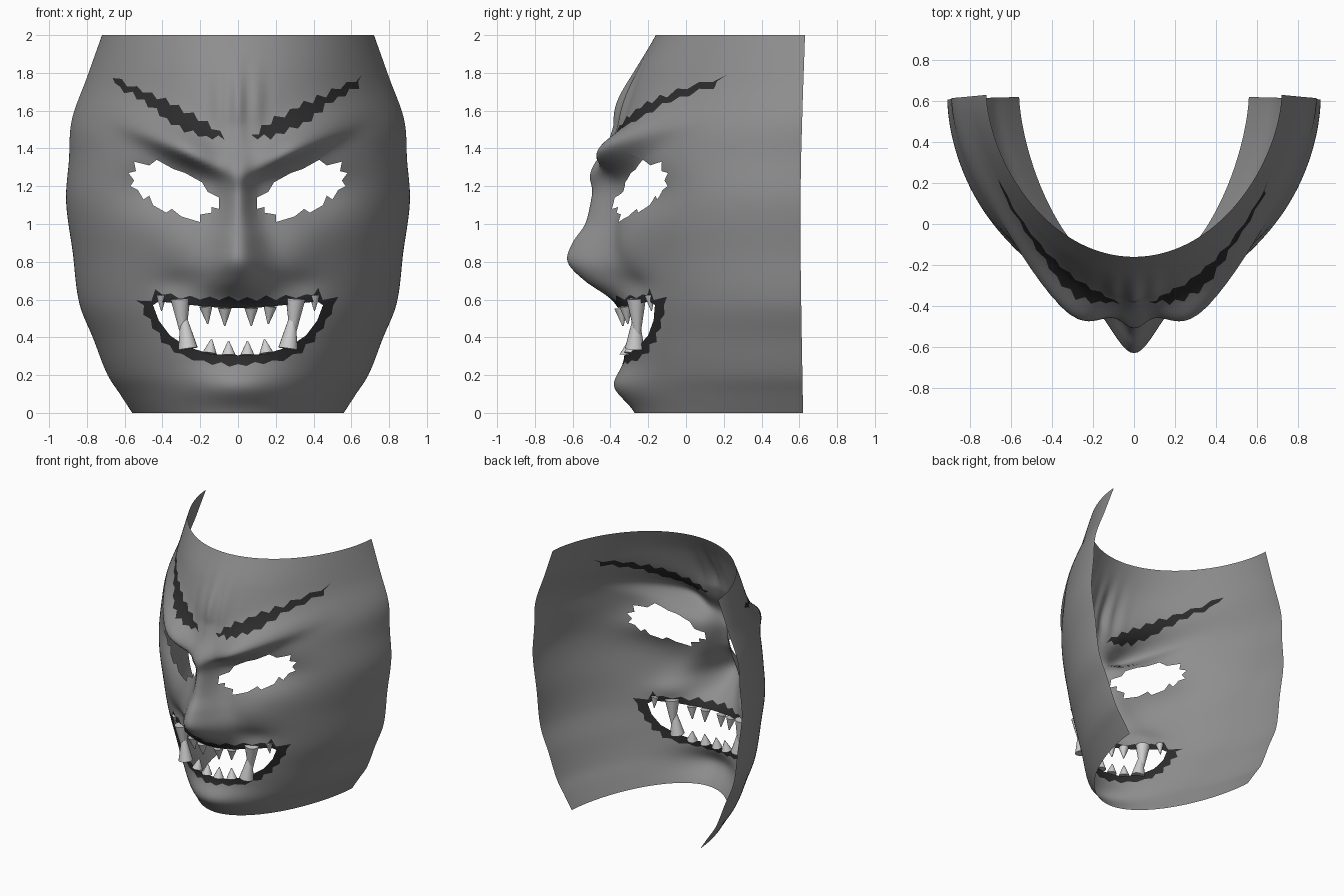
import bpy, bmesh, math, random
from mathutils import Vector

random.seed(4)
if "Cube" in bpy.data.objects:
    bpy.data.objects.remove(bpy.data.objects["Cube"])


def material(name, value):
    m = bpy.data.materials.new(name)
    m.use_nodes = True
    color = (value, value, value, 1)
    m.diffuse_color = color
    m.node_tree.nodes["Principled BSDF"].inputs["Base Color"].default_value = color
    return m


GREY = material("mask grey", 0.27)
DARK = material("dark paint", 0.025)
IVORY = material("tooth ivory", 0.62)


def curve(keys, z):
    """Smooth interpolation through (z, value) keys."""
    if z <= keys[0][0]:
        return keys[0][1]
    if z >= keys[-1][0]:
        return keys[-1][1]
    i = max(k for k in range(len(keys) - 1) if keys[k][0] <= z)

    def slope(k):
        a, b = keys[max(k - 1, 0)], keys[min(k + 1, len(keys) - 1)]
        return (b[1] - a[1]) / (b[0] - a[0])
    (z0, v0), (z1, v1) = keys[i], keys[i + 1]
    h = z1 - z0
    t = (z - z0) / h
    return (v0 * (1 + 2 * t) * (1 - t) ** 2 + v1 * t * t * (3 - 2 * t)
            + h * slope(i) * t * (1 - t) ** 2 + h * slope(i + 1) * t * t * (t - 1))


def bump(d, width):
    return math.exp(-(d / width) ** 2)


WIDTH = [(0, .56), (.1, .625), (.2, .69), (.39, .765), (.58, .84), (.85, .875), (1.12, .91),
         (1.34, .895), (1.55, .88), (1.775, .8), (2, .72)]
FRONT = [(0, -.26), (.3, -.32), (.6, -.335), (1, -.385), (1.3, -.39), (1.55, -.345), (1.8, -.265), (2, -.16)]
BACK = [(0, .62), (.58, .61), (1.12, .605), (1.55, .615), (2, .63)]
TAPER = [(0, 1.3), (.6, 1.15), (1.1, 1.13), (1.45, 1.25), (1.7, 1.42), (2, 1.2)]
NOSE = [(.5, 0), (.6, .06), (.7, .19), (.8, .265), (.9, .225), (1, .15), (1.15, .115), (1.28, .095), (1.4, .04), (1.52, 0)]
NOSE_WIDTH = [(.6, .22), (.75, .17), (.9, .12), (1.1, .075), (1.3, .08)]


def depth(x, z):
    """Y of the mask surface: tapered half ellipse plus sculpted features."""
    w, back = curve(WIDTH, z), curve(BACK, z)
    c = math.sqrt(max(0, 1 - (x / w) ** 2)) ** curve(TAPER, z)
    y = back - (back - curve(FRONT, z)) * c
    a = abs(x)
    y -= curve(NOSE, z) * bump(x, curve(NOSE_WIDTH, z))
    y -= .09 * bump(x, .26) * bump(z - .14, .1)                 # chin
    y -= .035 * bump(a - .3, .17) * bump(z - .86, .14)          # cheek
    y += .03 * bump(a - .3, .13) * bump(z - .68, .07)           # fold above lip
    y += .085 * bump(a - .37, .26) * bump(z - 1.18, .13)        # eye socket
    d = z - 1.26 - .44 * a                                      # brow ridge
    y -= .145 * bump(a - .27, .2) * bump(d, .12 if d > 0 else .06)
    y -= .03 * bump(a - .5, .15) * bump(d, .09 if d > 0 else .06)
    y -= .035 * bump(x, .11) * bump(z - 1.62, .16)              # furrowed centre
    y -= .013 * math.cos(x * 58) * bump(x, .13) * bump(z - 1.64, .16)
    return y


def mirror(points):
    return [(-x, z) for x, z in points]


def jagged(points, step, size):
    """Closed outline with random teeth along every side."""
    out = []
    for (ax, az), (bx, bz) in zip(points, points[1:] + points[:1]):
        length = math.hypot(bx - ax, bz - az)
        n = max(1, round(length / step))
        for i in range(n):
            t = i / n
            off = size * random.uniform(.4, 1) * (1 if len(out) % 2 else -1)
            out.append((ax + (bx - ax) * t + off * (bz - az) / length,
                        az + (bz - az) * t - off * (bx - ax) / length))
    return out


def inside(x, z, poly):
    hit = False
    for (ax, az), (bx, bz) in zip(poly, poly[1:] + poly[:1]):
        if (az > z) != (bz > z) and x < ax + (bx - ax) * (z - az) / (bz - az):
            hit = not hit
    return hit


# Outlines of the eye holes, brows and mouth
eye = [(.1, 1.14), (.16, 1.17), (.19, 1.22), (.28, 1.27), (.34, 1.29), (.43, 1.34), (.47, 1.31),
       (.55, 1.33), (.54, 1.28), (.58, 1.27), (.55, 1.23), (.57, 1.2), (.53, 1.18), (.5, 1.13),
       (.47, 1.15), (.45, 1.1), (.38, 1.06), (.35, 1.08), (.3, 1.04), (.2, 1.01), (.2, 1.05),
       (.14, 1.06), (.14, 1.09), (.1, 1.08)]
brow = [(.07, 1.46), (.17, 1.455), (.35, 1.53), (.5, 1.65), (.63, 1.72), (.66, 1.78),
        (.58, 1.74), (.46, 1.685), (.32, 1.62), (.2, 1.56)]
half_lip = [(0, .25), (.18, .27), (.3, .3), (.4, .38), (.47, .49), (.53, .6), (.46, .605),
            (.43, .65), (.36, .62), (.2, .61)]
half_gap = [(0, .305), (.14, .31), (.27, .35), (.36, .41), (.42, .49), (.45, .57), (.42, .59),
            (.28, .575), (.15, .56)]
lip = jagged(half_lip + [(0, .605)] + mirror(half_lip[:0:-1]), .05, .015)
gap = half_gap + [(0, .555)] + mirror(half_gap[:0:-1])
holes = [eye, mirror(eye), gap]
paint = [jagged(brow, .04, .018), jagged(mirror(brow), .04, .018), lip]

# Mask shell
COLS, ROWS = 140, 110
bm = bmesh.new()
grid = []
for j in range(ROWS + 1):
    z = 2 * j / ROWS
    row = []
    for i in range(COLS + 1):
        x = curve(WIDTH, z) * math.sin(math.pi * (i / COLS - .5))
        row.append(bm.verts.new((x, depth(x, z), z)))
    grid.append(row)
for j in range(ROWS):
    for i in range(COLS):
        bm.faces.new((grid[j][i], grid[j][i + 1], grid[j + 1][i + 1], grid[j + 1][i]))

# Cut every outline into the shell, then open the holes and paint the rest
M = .03
for poly in holes + paint:
    for (ax, az), (bx, bz) in zip(poly, poly[1:] + poly[:1]):
        x0, x1, z0, z1 = min(ax, bx) - M, max(ax, bx) + M, min(az, bz) - M, max(az, bz) + M
        faces = {f for v in bm.verts if x0 < v.co.x < x1 and z0 < v.co.z < z1 for f in v.link_faces}
        edges = {e for f in faces for e in f.edges}
        verts = {v for f in faces for v in f.verts}
        bmesh.ops.bisect_plane(bm, geom=list(verts) + list(edges) + list(faces), dist=1e-5,
                               plane_co=(ax, 0, az), plane_no=(bz - az, 0, ax - bx))
doomed = []
for f in bm.faces:
    f.smooth = True
    c = f.calc_center_median()
    if abs(c.x) < .75 and .2 < c.z < 1.85:
        if any(inside(c.x, c.z, p) for p in holes):
            doomed.append(f)
        elif any(inside(c.x, c.z, p) for p in paint):
            f.material_index = 1
bmesh.ops.delete(bm, geom=doomed, context="FACES")
mesh = bpy.data.meshes.new("mask_shell")
bm.to_mesh(mesh)
bm.free()
mesh.materials.append(GREY)
mesh.materials.append(DARK)
bpy.context.collection.objects.link(bpy.data.objects.new("mask_shell", mesh))


def tooth(name, x, base, tip, radius, lean=0, inset=.01):
    """Cone from the gum to the tip, set just behind the lip."""
    a = Vector((x, depth(x, base) + inset, base))
    b = Vector((x + lean, a.y + .01, tip))
    axis = b - a
    bpy.ops.mesh.primitive_cone_add(vertices=16, radius1=radius, radius2=radius * .1,
                                    depth=axis.length, location=(a + b) / 2)
    o = bpy.context.object
    o.name = name
    o.rotation_euler = axis.to_track_quat("Z", "Y").to_euler()
    o.data.materials.append(IVORY)
    bpy.ops.object.shade_smooth_by_angle(angle=math.radians(50))


# Teeth: fangs and small teeth on both sides
for side, s in (("left", 1), ("right", -1)):
    tooth(side + "_upper_fang", s * .305, .605, .36, .052, -s * .02, 0)
    tooth(side + "_lower_fang", s * .265, .34, .56, .052, s * .03, -.02)
    tooth(side + "_upper_corner_tooth", s * .405, .625, .54, .028)
    tooth(side + "_upper_outer_tooth", s * .17, .565, .47, .036, -s * .01)
    tooth(side + "_upper_inner_tooth", s * .07, .555, .46, .036)
    tooth(side + "_lower_outer_tooth", s * .15, .315, .39, .038, -s * .01)
    tooth(side + "_lower_inner_tooth", s * .05, .305, .38, .038)
